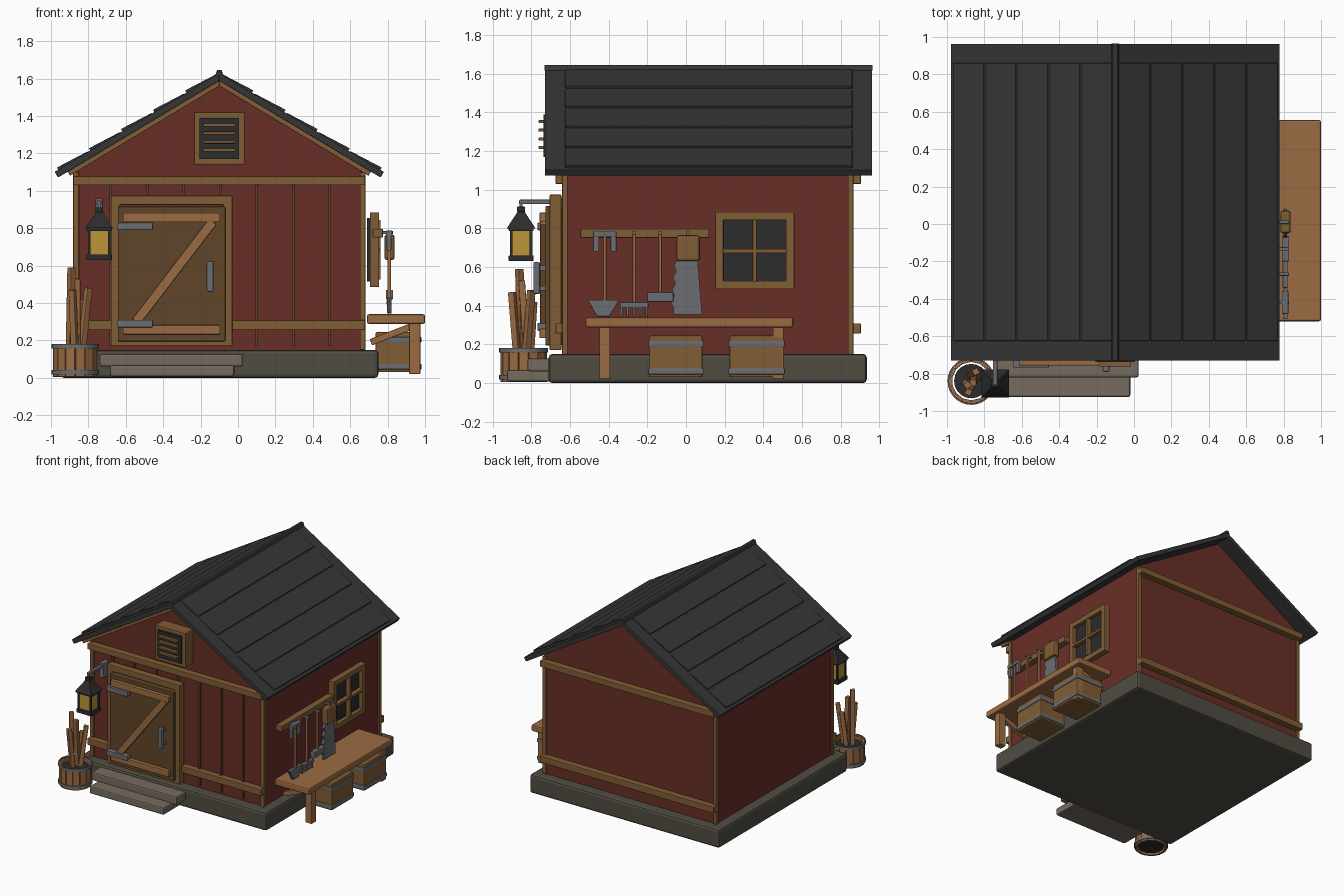
import bpy, bmesh, math
from mathutils import Vector, Matrix

if "Cube" in bpy.data.objects:
    bpy.data.objects.remove(bpy.data.objects["Cube"])

COL = dict(red=(.14, .028, .02), trim=(.22, .11, .035), wood=(.33, .15, .055), door=(.115, .06, .022),
           roof=(.036, .036, .036), stone=(.08, .073, .055), step=(.18, .15, .115), metal=(.15, .155, .165),
           black=(.025, .025, .025), glass=(.5, .3, .04))
MAT = {}
for k, c in COL.items():
    MAT[k] = bpy.data.materials.new(k)
    MAT[k].diffuse_color = (*c, 1)


def finish(name, bm, mat, bevel=0):
    bmesh.ops.recalc_face_normals(bm, faces=bm.faces)
    me = bpy.data.meshes.new(name)
    bm.to_mesh(me)
    bm.free()
    ob = bpy.data.objects.new(name, me)
    bpy.context.collection.objects.link(ob)
    me.materials.append(MAT[mat])
    if bevel:
        m = ob.modifiers.new("bevel", 'BEVEL')
        m.width, m.segments = bevel, 2
    return ob


def box(name, x, y, z, mat, bevel=.005):
    bm = bmesh.new()
    size = [b - a for a, b in (x, y, z)]
    mid = [(a + b) / 2 for a, b in (x, y, z)]
    bmesh.ops.create_cube(bm, size=1, matrix=Matrix.Translation(mid) @ Matrix.Diagonal((*size, 1)))
    return finish(name, bm, mat, bevel)


def beam(name, p, q, depth, width, mat, bevel=.004):
    p, q = Vector(p), Vector(q)
    rot = (q - p).to_track_quat('Z', 'Y').to_matrix().to_4x4()
    bm = bmesh.new()
    bmesh.ops.create_cube(bm, size=1, matrix=Matrix.Translation((p + q) / 2) @ rot
                          @ Matrix.Diagonal((depth, width, (q - p).length, 1)))
    return finish(name, bm, mat, bevel)


def prism(name, pts, axis, a, b, mat, bevel=0):
    def put(u, v, t):
        return (u, t, v) if axis == 'y' else (t, u, v)
    bm = bmesh.new()
    f = bm.faces.new([bm.verts.new(put(u, v, a)) for u, v in pts])
    ext = bmesh.ops.extrude_face_region(bm, geom=[f])['geom']
    vec = put(0, 0, b - a)
    bmesh.ops.translate(bm, vec=vec, verts=[g for g in ext if isinstance(g, bmesh.types.BMVert)])
    return finish(name, bm, mat, bevel)


def cone(name, c, r1, r2, h, n, mat, turn=0, caps=True):
    bm = bmesh.new()
    bmesh.ops.create_cone(bm, cap_ends=caps, segments=n, radius1=r1, radius2=r2, depth=h,
                          matrix=Matrix.Translation(c) @ Matrix.Rotation(turn, 4, 'Z'))
    return finish(name, bm, mat)


CX = -.10
# foundation, steps and walls
box("foundation", (-.95, .75), (-.71, .935), (0, .15), 'stone', .018)
box("upper_step", (-.74, .025), (-.82, -.69), (.06, .128), 'step', .01)
box("lower_step", (-.685, -.02), (-.925, -.69), (.008, .068), 'step', .01)
prism("walls", [(CX - .77, .14), (CX + .77, .14), (CX + .77, 1.11), (CX, 1.58), (CX - .77, 1.11)],
      'y', -.625, .855, 'red')
for s in (-1, 1):
    for y in (-.627, .852):
        x = CX + s * .766
        box("corner_post", (x - .015, x + .015), (y - .014, y + .014), (.15, 1.1), 'trim', .003)
for y in ((-.675, -.62), (.85, .905)):
    box("top_rail", (CX - .78, CX + .78), y, (1.03, 1.078), 'trim')
    box("bottom_rail", (CX - .78, CX + .78), y, (.255, .308), 'trim')
for i in range(7):
    x = -.68 + .195 * i
    box("batten", (x - .007, x + .007), (-.642, -.62), (.17, 1.03), 'door', .002)

# roof: slopes, overlapping boards, ridge and front rake boards
APEX, RX, RZ = 1.63, .857, .515
L = .88 / RX


def slope(s, h, sg):
    return CX + sg * (s * RX + h * RZ), APEX - s * RZ + h * RX


for sg in (-1, 1):
    prism("roof_slope", [(CX, APEX), slope(L, 0, sg), slope(L, -.035, sg), (CX, APEX - .041)],
          'y', -.73, .963, 'roof', .003)
    for i in range(5):
        a = .02 + .2 * i
        b = a + .185
        prism("roof_board", [slope(a, .003, sg), slope(b, .014, sg), slope(b, -.012, sg), slope(a, -.012, sg)],
              'y', -.625, .86, 'roof', .003)
    prism("rake_board", [(CX, APEX - .02), slope(L - .06, -.02, sg), slope(L - .06, -.06, sg), (CX, APEX - .07)],
          'y', -.70, -.65, 'trim', .003)
prism("ridge_cap", [(CX - .022, 1.615), (CX - .012, 1.646), (CX + .012, 1.646), (CX + .022, 1.615)],
      'y', -.733, .966, 'roof', .004)


# frames made of four bars
def frame(name, u, v, w, d, axis, mat):
    for a, b in ((u, (v[0], v[0] + w)), (u, (v[1] - w, v[1])), ((u[0], u[0] + w), v), ((u[1] - w, u[1]), v)):
        if axis == 'y':
            box(name, a, d, b, mat)
        else:
            box(name, d, a, b, mat)


# gable vent
frame("vent_frame", (-.235, .035), (1.14, 1.42), .032, (-.725, -.62), 'y', 'trim')
box("vent_back", (-.205, .005), (-.738, -.63), (1.17, 1.39), 'black', 0)
for z in (1.352, 1.308, 1.262, 1.218):
    box("vent_slat", (-.185, -.015), (-.762, -.73), (z - .008, z + .008), 'trim', .003)

# door with frame, braces and hardware
frame("door_frame", (-.68, -.03), (.17, .975), .05, (-.705, -.645), 'y', 'trim')
box("door_panel", (-.642, -.068), (-.728, -.64), (.195, .915), 'door')
for z in (.232, .832):
    box("door_board", (-.615, -.095), (-.757, -.72), (z, z + .05), 'wood')
beam("door_brace", (-.545, -.738, .30), (-.135, -.738, .835), .034, .05, 'wood')
for z in (.27, .79):
    box("hinge", (-.645, -.455), (-.768, -.72), (z, z + .04), 'metal')
box("door_handle", (-.168, -.13), (-.79, -.755), (.46, .625), 'metal', .008)
for z in (.49, .595):
    box("handle_mount", (-.16, -.138), (-.77, -.72), (z - .012, z + .012), 'metal', 0)

# lantern on its bracket
X, Y = -.742, -.853
box("lantern_plate", (X - .02, X + .02), (-.69, -.62), (.84, .96), 'metal')
box("lantern_arm", (X - .012, X + .012), (Y - .01, -.65), (.925, .948), 'metal')
box("lantern_hook", (X - .007, X + .007), (Y - .007, Y + .007), (.89, .93), 'metal', 0)
cone("lantern_roof", (X, Y, .845), .105, .022, .09, 4, 'black', math.pi / 4)
box("lantern_cap", (X - .02, X + .02), (Y - .02, Y + .02), (.885, .912), 'black', .003)
box("lantern_rim", (X - .068, X + .068), (Y - .064, Y + .064), (.785, .802), 'black', .003)
box("lantern_base", (X - .068, X + .068), (Y - .064, Y + .064), (.63, .66), 'black', .004)
box("lantern_glass", (X - .05, X + .05), (Y - .048, Y + .048), (.655, .79), 'glass', 0)
for sx in (-1, 1):
    for sy in (-1, 1):
        px, py = X + sx * .054, Y + sy * .051
        box("lantern_bar", (px - .007, px + .007), (py - .007, py + .007), (.65, .79), 'black', 0)

# stave bucket with firewood
BX, BY = -.87, -.84
for i in range(14):
    a = 2 * math.pi * i / 14
    ob = box("bucket_stave", (.1, .119), (-.0245, .0245), (.005, .172), 'wood', .003)
    ob.matrix_world = Matrix.Translation((BX, BY, 0)) @ Matrix.Rotation(a, 4, 'Z')
cone("bucket_fill", (BX, BY, .085), .092, .092, .14, 20, 'black')
for z in (.03, .17):
    ob = cone("bucket_hoop", (BX, BY, z), .127, .127, .024, 28, 'metal', 0, False)
    ob.modifiers.new("thick", 'SOLIDIFY').thickness = .008
for p, q in (((-.90, -.85, .1), (-.89, -.862, .59)), ((-.84, -.83, .1), (-.80, -.80, .48)),
             ((-.87, -.87, .1), (-.885, -.90, .47)), ((-.86, -.82, .1), (-.86, -.85, .53)),
             ((-.88, -.81, .1), (-.845, -.79, .42))):
    beam("firewood", p, q, .034, .034, 'wood', .004)

# bench with legs and braces
box("bench_top", (.69, 1.0), (-.52, .555), (.288, .34), 'wood', .01)
for y in (-.42, .477):
    box("bench_leg", (.915, .975), (y - .028, y + .028), (.02, .295), 'wood')
    beam("bench_brace", (.71, y, .19), (.94, y, .28), .035, .035, 'wood')

# banded crates
for y0, y1 in ((-.19, .085), (.225, .505)):
    box("crate", (.735, .975), (y0, y1), (.03, .245), 'trim', .008)
    for z in (.045, .188):
        box("crate_band", (.73, .98), (y0 - .006, y1 + .006), (z, z + .03), 'metal', .004)

# side window
frame("window_frame", (.15, .56), (.485, .885), .043, (.705, .755), 'x', 'trim')
box("window_pane", (.69, .725), (.18, .53), (.515, .855), 'black', 0)
box("window_mullion", (.70, .762), (.345, .365), (.525, .845), 'trim', .003)
box("window_crossbar", (.70, .76), (.19, .52), (.672, .693), 'trim', .003)

# tool rail and pegs
box("tool_rail", (.72, .775), (-.545, .12), (.75, .797), 'trim')
for y in (-.42, -.268, -.133, .01):
    box("tool_peg", (.76, .83), (y - .009, y + .009), (.768, .784), 'metal', .003)

# shovel, rake and hoe
for y, z in ((-.42, .42), (-.268, .41), (-.133, .45)):
    box("tool_handle", (.798, .818), (y - .008, y + .008), (z, .775), 'wood', .004)
box("shovel_grip", (.79, .826), (-.48, -.36), (.755, .787), 'metal')
for y in (-.465, -.375):
    box("shovel_grip_side", (.795, .82), (y - .015, y + .015), (.68, .765), 'metal', .004)
prism("shovel_blade", [(-.51, .43), (-.345, .43), (-.395, .345), (-.46, .345)], 'x', .797, .822, 'metal', .003)
box("rake_head", (.795, .822), (-.342, -.195), (.388, .418), 'metal', .004)
for i in range(5):
    y = -.335 + .0325 * i
    box("rake_tine", (.80, .815), (y - .006, y + .006), (.345, .395), 'metal', .002)
box("hoe_head", (.79, .83), (-.2, -.065), (.42, .47), 'metal')

# hand saw
box("saw_handle", (.782, .838), (-.05, .072), (.63, .765), 'trim', .014)
teeth = [(-.045 - .02 * i / 8 - (.015 if i % 2 else 0), .64 - .285 * i / 9) for i in range(9)]
prism("saw_blade", teeth + [(-.065, .355), (.083, .355), (.06, .64)], 'x', .798, .818, 'metal')

for m in bpy.data.materials:
    if m.users and not m.is_grease_pencil:
        m.use_nodes = True
        m.node_tree.nodes["Principled BSDF"].inputs["Base Color"].default_value = m.diffuse_color
